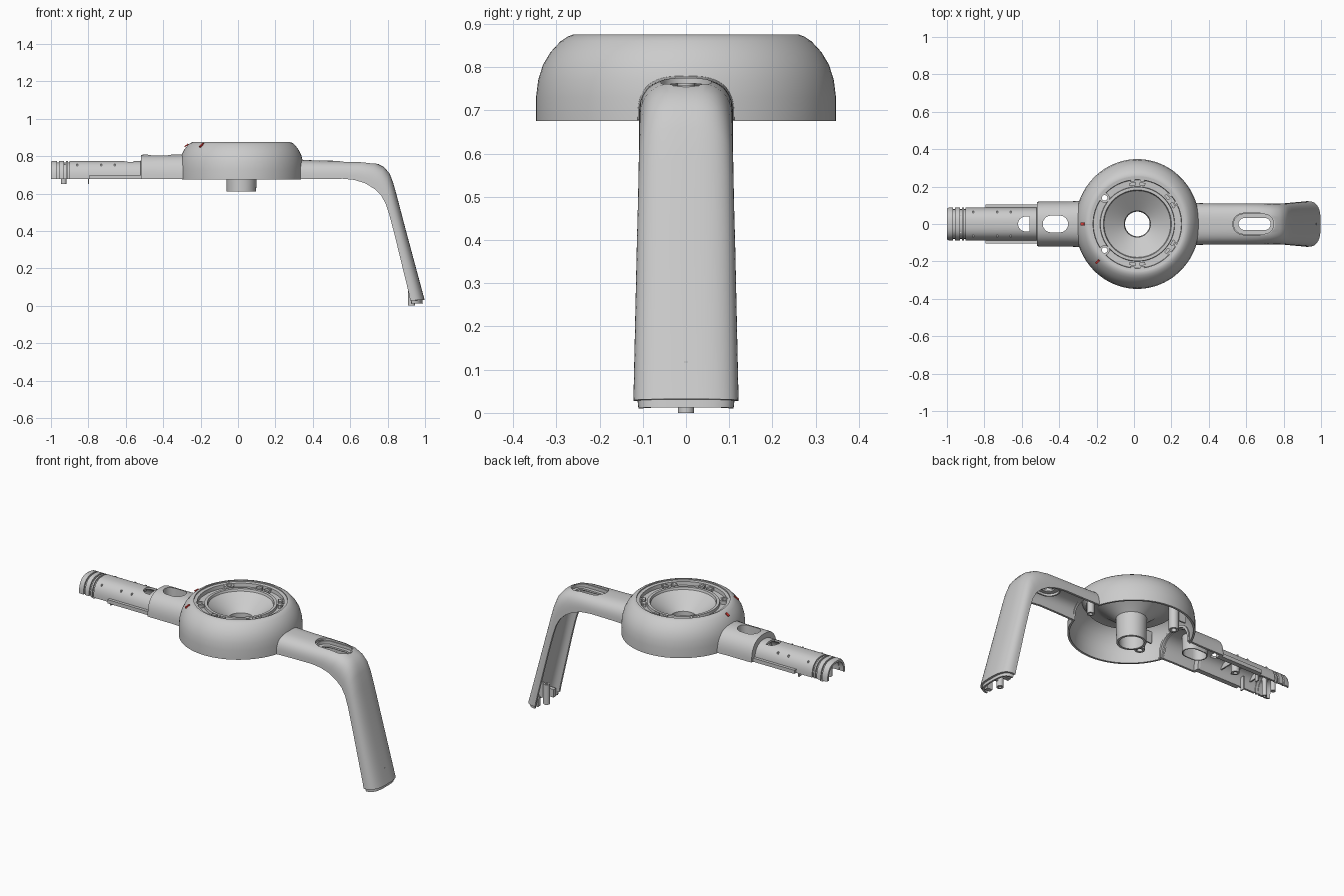
import bpy, bmesh, math
from mathutils import Vector

if "Cube" in bpy.data.objects:
    bpy.data.objects.remove(bpy.data.objects["Cube"])

CX = 0.018  # ring centre


def finish(name, bm, color=None, angle=32):
    bmesh.ops.remove_doubles(bm, verts=bm.verts, dist=1e-5)
    bmesh.ops.recalc_face_normals(bm, faces=bm.faces)
    me = bpy.data.meshes.new(name)
    bm.to_mesh(me)
    bm.free()
    ob = bpy.data.objects.new(name, me)
    bpy.context.collection.objects.link(ob)
    me.shade_smooth()
    me.set_sharp_from_angle(angle=math.radians(angle))
    if color:
        mat = bpy.data.materials.new(name)
        mat.diffuse_color = color
        mat.use_nodes = True
        mat.node_tree.nodes["Principled BSDF"].inputs["Base Color"].default_value = mat.diffuse_color
        me.materials.append(mat)
    return ob


def skin(name, loops, wrap=False):
    """Join equal-length closed loops with quads."""
    bm = bmesh.new()
    vs = [[bm.verts.new(p) for p in lp] for lp in loops]
    n, m = len(vs), len(vs[0])
    for i in range(n if wrap else n - 1):
        a, b = vs[i], vs[(i + 1) % n]
        for j in range(m):
            k = (j + 1) % m
            bm.faces.new((a[j], a[k], b[k], b[j]))
    if not wrap:
        for lp in (vs[0], vs[-1]):      # thin shell ends
            for j in range(m // 2 - 1):
                bm.faces.new((lp[j], lp[j + 1], lp[m - 2 - j], lp[m - 1 - j]))
    return finish(name, bm)


def lathe(name, prof, x, y, seg=96, squash=False):
    loops = []
    for i in range(seg):
        a = 2 * math.pi * i / seg
        lp = []
        for r, z in prof:
            s = 1 - 0.04 * min(1, max(0, (r - .26) / .087)) if squash else 1
            lp.append((x + r * s * math.cos(a), y + r * math.sin(a), z))
        loops.append(lp)
    return skin(name, loops, wrap=True)


def tube(name, x, y, z0, z1, ro, ri):
    return lathe(name, [(ro, z0), (ro, z1), (ri, z1), (ri, z0)], x, y, 24)


def arch_shell(name, stations, p=2.5, n=28, solid=False):
    """Arched shell through stations (base xz, crown xz, half width, wall)."""
    def arch(w, h):
        out = []
        for i in range(n + 1):
            a = math.pi * i / n
            c, s = math.cos(a), max(0, math.sin(a))
            out.append((math.copysign(w * abs(c) ** (2 / p), c), h * s ** (2 / p)))
        return out
    loops = []
    for (bx, bz), (ox, oz), w, t in stations:
        b, d = Vector((bx, 0, bz)), Vector((ox - bx, 0, oz - bz))
        h = d.length
        d.normalize()
        outer = arch(w, h)
        inner = [(y, 0) for y, v in outer] if solid else arch(w - t, h - t)
        loops.append([b + d * v + Vector((0, y, 0)) for y, v in outer + inner[::-1]])
    return skin(name, loops)


def stadium(cx, hx, hy, n=12):
    s = hx - hy
    pts = [(cx + s + hy * math.cos(a), hy * math.sin(a))
           for a in (math.pi * (i / n - .5) for i in range(n + 1))]
    return pts + [(2 * cx - x, -y) for x, y in pts]


def prism(name, pts, z0, z1):
    bm = bmesh.new()
    lo = [bm.verts.new((x, y, z0)) for x, y in pts]
    hi = [bm.verts.new((x, y, z1)) for x, y in pts]
    bm.faces.new(lo)
    bm.faces.new(hi)
    for i in range(len(pts)):
        k = (i + 1) % len(pts)
        bm.faces.new((lo[i], lo[k], hi[k], hi[i]))
    return finish(name, bm)


def slot_wall(name, cx, hx, hy, z0, z1, wall):
    o, i = stadium(cx, hx, hy), stadium(cx, hx - wall, hy - wall)
    return skin(name, [[(*p, z) for p in s] for s, z in
                       ((o, z0), (o, z1), (i, z1), (i, z0))], wrap=True)


def box(name, x0, x1, y0, y1, z0, z1):
    return prism(name, [(x0, y0), (x1, y0), (x1, y1), (x0, y1)], z0, z1)


def cut(ob, *cutters):
    for c in cutters:
        m = ob.modifiers.new("cut", 'BOOLEAN')
        m.operation, m.solver, m.object = 'DIFFERENCE', 'EXACT', c
        bpy.context.view_layer.objects.active = ob
        bpy.ops.object.modifier_apply(modifier=m.name)
        bpy.data.objects.remove(c)
    ob.data.shade_smooth()
    ob.data.set_sharp_from_angle(angle=math.radians(32))


# round housing: domed shell, grooved rim, funnel and centre tube
ring = lathe("ring_housing", [
    (.347, .675), (.347, .73), (.342, .77), (.331, .805), (.313, .835), (.29, .86),
    (.275, .87), (.262, .875), (.255, .875), (.255, .868), (.237, .866), (.235, .845),
    (.2, .843), (.198, .858), (.182, .858), (.178, .845), (.07, .765), (.066, .61),
    (.079, .61), (.083, .752), (.17, .82), (.19, .828), (.24, .828), (.25, .85),
    (.262, .86), (.285, .845), (.31, .81), (.328, .77), (.334, .73), (.334, .675)],
    CX, 0, squash=True)
cut(ring,
    arch_shell("cut_r", [((x, .66), (x, .767), .096, 0) for x in (.28, .42)], 2.8, solid=True),
    arch_shell("cut_l", [((x, .66), (x, .793), .105, 0) for x in (-.4, -.25)], 2.6, solid=True))

# screw bosses through the rim
for i, s in enumerate((1, -1)):
    bx, by = CX - .175, s * .14
    hole = prism("hole", [(bx + .02 * math.cos(a), by + .02 * math.sin(a))
                          for a in (math.tau * k / 20 for k in range(20))], .6, 1)
    cut(ring, hole)
    tube(f"screw_boss_{i}", bx, by, .69, .864, .027, .015)
    box(f"boss_rib_{i}", bx - .08, bx - .025, by - .004, by + .004, .76, .83)

# clips in the rim groove
for i, deg in enumerate((90, 270, 35, -35)):
    for j, off in enumerate((-7, 7)):
        for k, (r, w) in enumerate(((.215, .016), (.235, .012))):
            c = box(f"rim_clip_{i}_{j}_{k}", r - .008, r + .008, -w, w, .84, .862)
            c.rotation_euler.z = math.radians(deg + off)
            c.location.x = CX

# right arm bending down into the leg
leg = arch_shell("right_arm_and_leg", [
    ((.325, .677), (.325, .78), .112, .013), ((.45, .678), (.45, .776), .109, .013),
    ((.56, .679), (.59, .774), .109, .013), ((.62, .673), (.67, .773), .109, .013),
    ((.68, .655), (.735, .764), .109, .013), ((.73, .624), (.78, .742), .109, .013),
    ((.765, .59), (.81, .708), .109, .013), ((.79, .545), (.829, .66), .11, .013),
    ((.808, .49), (.85, .585), .111, .013), ((.837, .38), (.893, .42), .114, .013),
    ((.915, .06), (.985, .078), .121, .013), ((.921, .028), (.998, .032), .122, .013),
    ((.925, .027), (.986, .031), .112, .01), ((.929, .01), (.988, .013), .11, .01)], 2.9)
cut(leg, prism("cut_slot", stadium(.64, .112, .058), .69, .9))
slot_wall("right_slot_wall", .64, .115, .061, .715, .757, .008)
slot_wall("right_slot_floor", .645, .112, .058, .728, .738, .026)
tube("leg_pin", .927, 0, 0, .12, .019, .009)
box("leg_pin_rib", .935, .975, -.005, .005, .03, .12)
for i, s in enumerate((1, -1)):
    box(f"foot_tab_{i}", .925, .96, s * .075 - .012, s * .075 + .012, .012, .06)
tube("arm_boss", .3, 0, .68, .82, .02, .01)

# left arm: half tube with grip grooves, then a wider collar
B, T = .678, .012
st = [(-1, .77, .083, T), (-.99, .775, .088, T)]
for g in (-.962, -.925, -.905):
    st += [(g - .005, .775, .088, T), (g - .005, .766, .079, .006),
           (g + .005, .766, .079, .006), (g + .005, .775, .088, T)]
st += [(-.52, .775, .088, T), (-.519, .806, .118, .045), (-.505, .808, .12, .045),
       (-.504, .808, .12, .013), (-.36, .808, .12, .013), (-.275, .81, .124, .013)]
arm = arch_shell("left_arm_and_collar", [((x, B), (x, z), w, t) for x, z, w, t in st], 2.5)
d_hole = [(-.56, -.04)] + [(-.56, .04)] + [
    (-.58 - .04 * math.sin(math.pi * i / 12), .04 * math.cos(math.pi * i / 12)) for i in range(13)]
cut(arm, prism("cut_slot", stadium(-.42, .068, .045), .7, .9), prism("cut_d", d_hole, .7, .9))
slot_wall("collar_slot_wall", -.42, .074, .051, .7, .8, .006)

# side flanges, inner ribs and pins of the left arm
for i, s in enumerate((1, -1)):
    y0, y1 = sorted((s * .078, s * .105))
    box(f"side_flange_{i}", -.795, -.515, y0, y1, .678, .7)
    box(f"catch_tab_{i}", -.803, -.796, s * .06 - .012, s * .06 + .012, .65, .73)
for i, x in enumerate((-.86, -.73, -.66)):
    box(f"arm_rib_{i}", x - .004, x + .004, -.07, .07, .725, .758)
for i, s in enumerate((1, -1)):
    tube(f"end_pin_{i}", -.932, s * .035, .65, .758, .014, .006)
tube("arm_screw_boss", -.7, 0, .69, .768, .022, .011)


# small red indicator marks on the dome
def mark(name, x, y, z, l, w, yaw, tilt):
    bm = bmesh.new()
    bmesh.ops.create_cube(bm, size=1)
    bmesh.ops.scale(bm, vec=(l, w, .006), verts=bm.verts)
    ob = finish(name, bm, (.8, .05, .04, 1))
    ob.location = (x, y, z)
    ob.rotation_euler = (0, tilt, yaw)


mark("red_mark_side", -.276, 0, .857, .024, .014, 0, -.65)
mark("red_mark_front", -.195, -.202, .858, .03, .012, math.radians(43), -.65)
